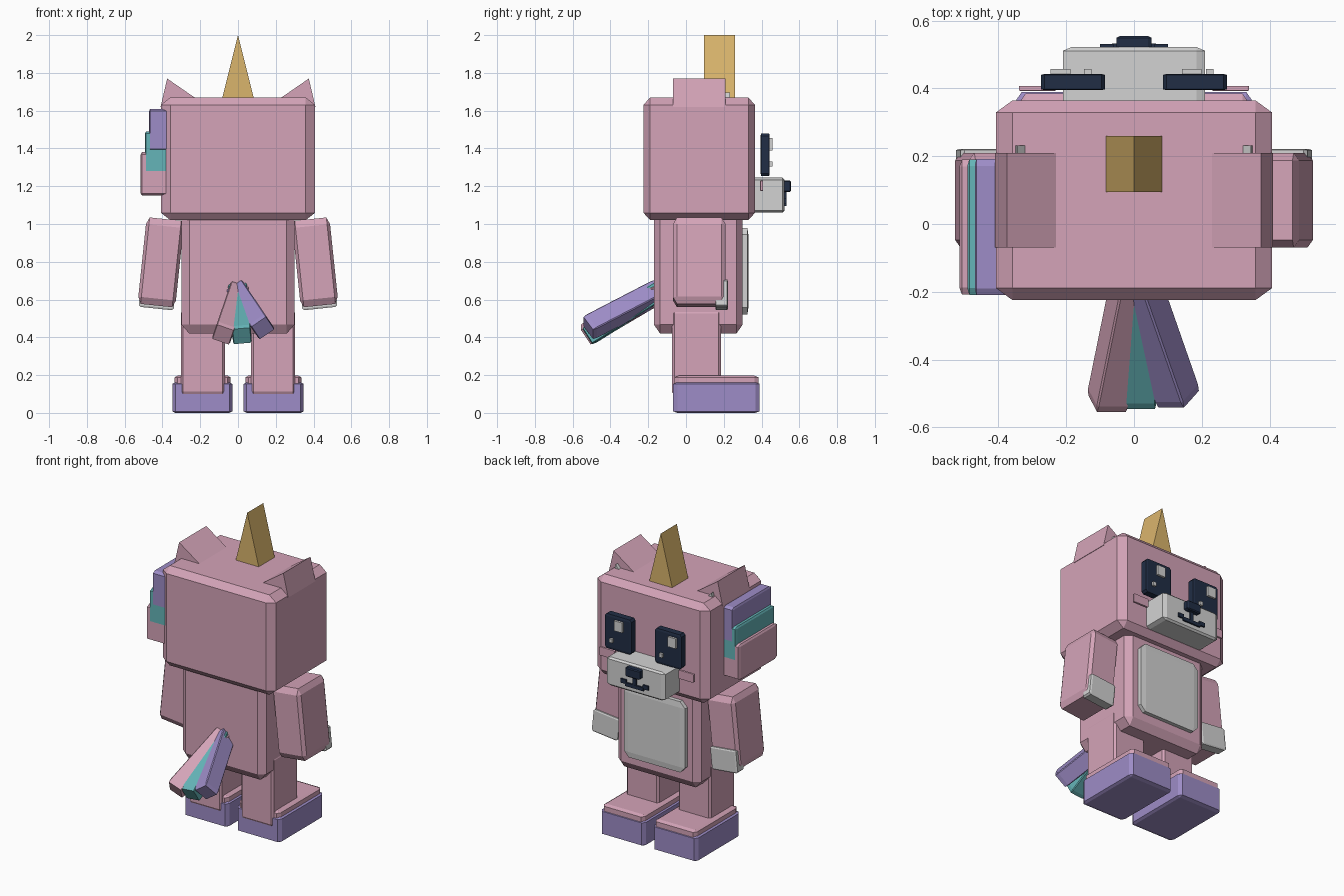
import bpy, bmesh
from math import radians
from mathutils import Matrix, Vector

if "Cube" in bpy.data.objects:
    bpy.data.objects.remove(bpy.data.objects["Cube"], do_unlink=True)


def material(name, r, g, b):
    m = bpy.data.materials.new(name)
    m.use_nodes = True
    m.diffuse_color = (r, g, b, 1)
    m.node_tree.nodes["Principled BSDF"].inputs["Base Color"].default_value = (r, g, b, 1)
    return m


PINK = material("pink", .66, .37, .48)
PURPLE = material("purple", .34, .265, .57)
TEAL = material("teal", .13, .46, .48)
GOLD = material("gold", .70, .46, .15)
PALE = material("pale grey", .65, .65, .65)
NAVY = material("navy", .015, .027, .06)


def finish(name, bm, mat, place=None):
    bmesh.ops.recalc_face_normals(bm, faces=bm.faces)
    mesh = bpy.data.meshes.new(name)
    bm.to_mesh(mesh)
    bm.free()
    mesh.materials.append(mat)
    obj = bpy.data.objects.new(name, mesh)
    bpy.context.collection.objects.link(obj)
    if place:
        obj.matrix_world = place
    return obj


def box(name, mat, x, y, z, bevel=.06, place=None):
    """Chamfered box between (low, high) limits; the chamfer scales with each side."""
    bm = bmesh.new()
    bmesh.ops.create_cube(bm, size=1)
    if bevel:
        bmesh.ops.bevel(bm, geom=bm.edges[:], offset=bevel, segments=1, affect='EDGES')
    for v in bm.verts:
        v.co = Vector([(a + b) / 2 + abs(b - a) * c for (a, b), c in zip((x, y, z), v.co)])
    return finish(name, bm, mat, place)


def prism(name, mat, profile, y):
    """Profile in x and z, extruded along y."""
    bm = bmesh.new()
    face = bm.faces.new([bm.verts.new((px, y[0], pz)) for px, pz in profile])
    out = bmesh.ops.extrude_face_region(bm, geom=[face])
    moved = [e for e in out["geom"] if isinstance(e, bmesh.types.BMVert)]
    bmesh.ops.translate(bm, verts=moved, vec=(0, y[1] - y[0], 0))
    return finish(name, bm, mat)


# Head, torso and belly patch
box("head", PINK, (-.407, .407), (-.225, .365), (1.02, 1.67))
box("torso", PINK, (-.3, .3), (-.17, .3), (.42, 1.1), .07)
box("belly", PALE, (-.22, .22), (.27, .33), (.52, .98), .08)

# Horn
prism("horn", GOLD, [(-.085, 1.66), (.085, 1.66), (0, 2)], (.095, .26))

# Muzzle, nose and mouth
box("muzzle", PALE, (-.21, .21), (.34, .522), (1.06, 1.245))
box("nose", NAVY, (-.052, .052), (.5, .555), (1.17, 1.23), .1)
box("mouth_stem", NAVY, (-.012, .012), (.51, .532), (1.1, 1.18), 0)
box("mouth_bar", NAVY, (-.065, .065), (.51, .533), (1.095, 1.118), 0)

# Paired parts
for s, side in ((1, "left"), (-1, "right")):
    def pair(a, b):
        return (s * a, s * b)

    # Face details
    box(side + "_eye", NAVY, pair(.085, .275), (.395, .443), (1.255, 1.48))
    gleam = .17 if s > 0 else -.217
    spark = .223 if s > 0 else -.137
    box(side + "_eye_gleam", PALE, (gleam - .029, gleam + .029), (.43, .457), (1.39, 1.455), 0)
    box(side + "_eye_spark", PALE, (spark - .011, spark + .011), (.43, .457), (1.305, 1.33), 0)
    box(side + "_cheek", PINK, pair(.23, .34), (.393, .408), (1.175, 1.23), .05)
    box(side + "_mouth_corner", NAVY, pair(.06, .1), (.51, .532), (1.108, 1.135), 0)

    # Ears
    ear = [(.23, 1.67), (.375, 1.77), (.41, 1.62), (.3, 1.62)]
    inner = [(.295, 1.64), (.345, 1.695), (.355, 1.64)]
    prism(side + "_ear", PINK, [(s * a, b) for a, b in ear], (-.07, .21))
    prism(side + "_inner_ear", PALE, [(s * a, b) for a, b in inner], (.2, .232))

    # Arms splay slightly outward
    swing = Matrix.Translation((s * .408, 0, .797)) @ Matrix.Rotation(radians(-6 * s), 4, 'Y')
    box(side + "_arm", PINK, (-.1, .1), (-.07, .21), (-.23, .23), .08, swing)
    box(side + "_paw", PALE, (-.093, .093), (.155, .222), (-.246, -.1), .06, swing)

    # Legs, feet and shoes
    box(side + "_leg", PINK, pair(.07, .303), (-.075, .185), (.09, .55), .05)
    box(side + "_foot", PINK, pair(.04, .335), (-.06, .385), (.02, .197), .05)
    box(side + "_shoe", PURPLE, pair(.03, .347), (-.068, .39), (0, .162), .05)

# Three stepped locks of mane on one side of the head
for name, mat, x, low, high, grow in (("upper", PURPLE, -.47, 1.385, 1.61, .002),
                                      ("middle", TEAL, -.492, 1.27, 1.49, .001),
                                      ("lower", PINK, -.515, 1.15, 1.38, 0)):
    box(name + "_mane_lock", mat, (x, -.375), (-.208 - grow, .19 + grow), (low, high), .05)

# Tail strands fanned around one root
for name, mat, roll, length in (("pink", PINK, 19, .46), ("teal", TEAL, -5, .45),
                                ("purple", PURPLE, -34, .445)):
    fan = (Matrix.Translation((0, -.14, .645)) @ Matrix.Rotation(radians(roll), 4, 'Y')
           @ Matrix.Rotation(radians(32), 4, 'X'))
    box(name + "_tail_strand", mat, (-.05, .05), (-length, 0), (-.052, .052), .05, fan)
